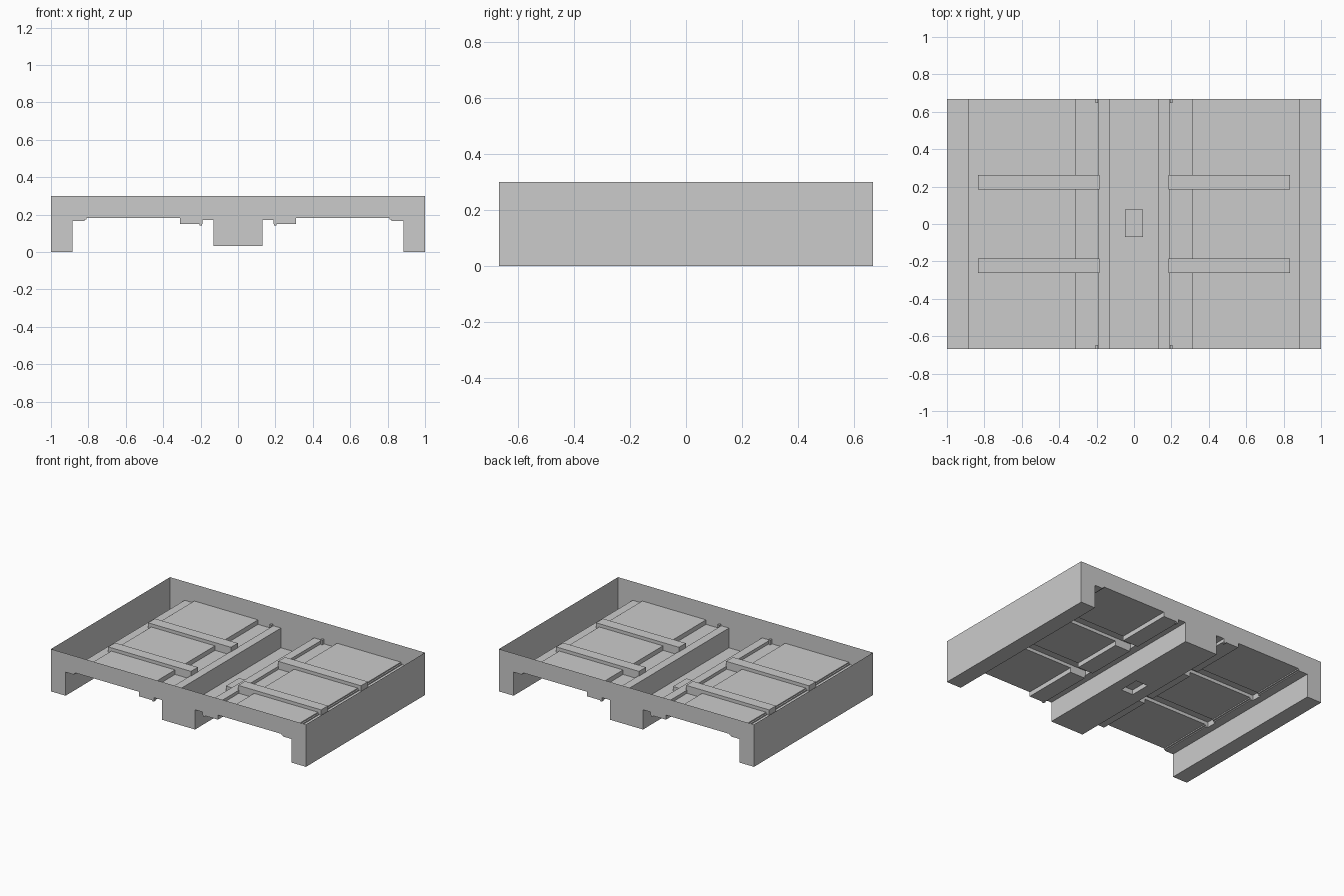
import bpy, bmesh, math

if "Cube" in bpy.data.objects:
    bpy.data.objects.remove(bpy.data.objects["Cube"])

HX, HY, RIM = 1.0, 0.667, 0.30

# cross-section of the floor, half only: (outer x, floor height)
STEPS = [(0.13, 0.032), (0.19, 0.172), (0.31, 0.15), (0.81, 0.182),
         (0.82, 0.174), (0.885, 0.167), (1.0, 0.0)]
RIB_X, RIB_Y, RIB_Z = (0.185, 0.835), (0.185, 0.262), 0.205
POCKET_X, POCKET_Y, POCKET_Z = 0.047, (-0.07, 0.078), 0.065


def region(x, y):
    """Part name and sheet height at a point."""
    ax, ay = abs(x), abs(y)
    if RIB_X[0] < ax < RIB_X[1] and RIB_Y[0] < ay < RIB_Y[1]:
        return "cross_ribs", RIB_Z
    if ax < POCKET_X and POCKET_Y[0] < y < POCKET_Y[1]:
        return "trough_pocket", POCKET_Z
    for edge, z in STEPS:
        if ax < edge:
            name = "centre_trough" if edge == 0.13 else \
                   "side_channels" if edge == 1.0 else "floor_panels"
            return name, z
    return None, RIM


def make_object(name, bm):
    bmesh.ops.remove_doubles(bm, verts=bm.verts, dist=1e-5)
    bmesh.ops.dissolve_limit(bm, angle_limit=math.radians(1),
                             verts=bm.verts, edges=bm.edges)
    mesh = bpy.data.meshes.new(name)
    bm.to_mesh(mesh)
    bm.free()
    ob = bpy.data.objects.new(name, mesh)
    bpy.context.collection.objects.link(ob)
    return ob


parts = {}


def face(name, pts):
    bm = parts.setdefault(name, bmesh.new() if name not in parts else parts[name])
    bm.faces.new([bm.verts.new(p) for p in pts])


# break lines where the pressed sheet changes height
half_x = [e for e, _ in STEPS] + list(RIB_X) + [POCKET_X]
xs = sorted({s * v for v in half_x for s in (-1, 1)})
ys = sorted({s * v for v in (HY,) + RIB_Y for s in (-1, 1)} | set(POCKET_Y))
nx, ny = len(xs) - 1, len(ys) - 1


def cell(i, j):
    if 0 <= i < nx and 0 <= j < ny:
        return region((xs[i] + xs[i + 1]) / 2, (ys[j] + ys[j + 1]) / 2)
    return "outer_walls", RIM


def riser_name(a, b):
    if "outer_walls" in (a[0], b[0]):
        return "outer_walls"
    return a[0] if a[1] > b[1] else b[0]


# level areas of the sheet
for i in range(nx):
    for j in range(ny):
        name, z = cell(i, j)
        x0, x1, y0, y1 = xs[i], xs[i + 1], ys[j], ys[j + 1]
        face(name, [(x0, y0, z), (x1, y0, z), (x1, y1, z), (x0, y1, z)])

# risers facing sideways, including the outer side walls
for i in range(nx + 1):
    for j in range(ny):
        a, b = cell(i - 1, j), cell(i, j)
        if abs(a[1] - b[1]) > 1e-6:
            x, y0, y1 = xs[i], ys[j], ys[j + 1]
            face(riser_name(a, b), [(x, y0, a[1]), (x, y1, a[1]),
                                    (x, y1, b[1]), (x, y0, b[1])])

# risers facing front and back, including the profiled end walls
for i in range(nx):
    for j in range(ny + 1):
        a, b = cell(i, j - 1), cell(i, j)
        if abs(a[1] - b[1]) > 1e-6:
            y, x0, x1 = ys[j], xs[i], xs[i + 1]
            face(riser_name(a, b), [(x1, y, a[1]), (x0, y, a[1]),
                                    (x0, y, b[1]), (x1, y, b[1])])

for name, bm in parts.items():
    make_object(name, bm)

# small clips at both ends beside the trough
for sx in (-1, 1):
    for sy in (-1, 1):
        bm = bmesh.new()
        bmesh.ops.create_cube(bm, size=1)
        for v in bm.verts:
            v.co = (sx * 0.2 + v.co.x * 0.014, sy * 0.657 + v.co.y * 0.02,
                    0.163 + v.co.z * 0.04)
        make_object("end_clip", bm)
